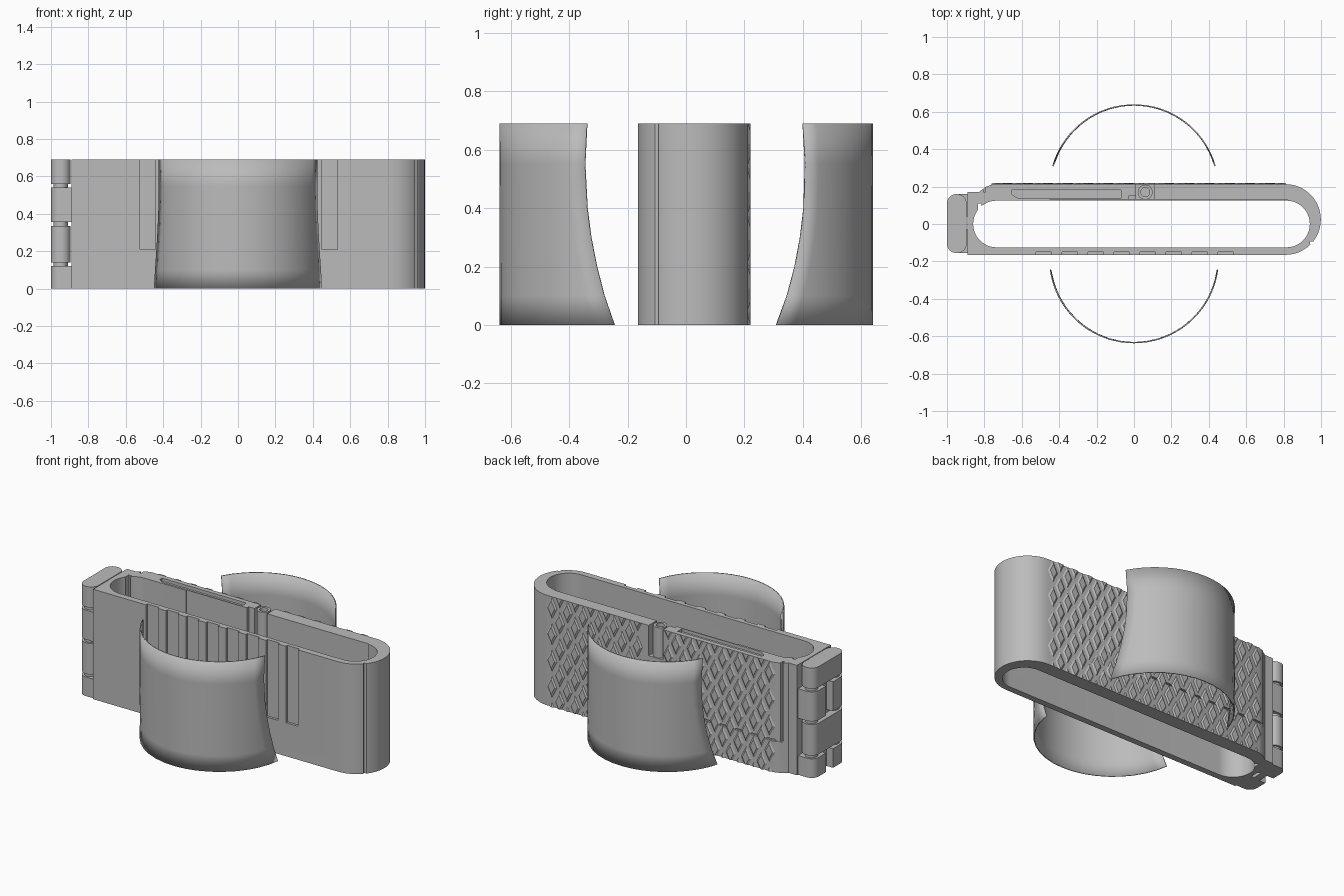
import bpy, bmesh, math
from mathutils import Vector

if "Cube" in bpy.data.objects:
    bpy.data.objects.remove(bpy.data.objects["Cube"])

H = 0.69
grey = bpy.data.materials.new("plain grey")
grey.use_nodes = True
grey.diffuse_color = (0.5, 0.5, 0.5, 1)
grey.node_tree.nodes["Principled BSDF"].inputs["Base Color"].default_value = (0.5, 0.5, 0.5, 1)


def finish(name, bm):
    bmesh.ops.recalc_face_normals(bm, faces=bm.faces)
    me = bpy.data.meshes.new(name)
    bm.to_mesh(me)
    bm.free()
    me.materials.append(grey)
    ob = bpy.data.objects.new(name, me)
    bpy.context.collection.objects.link(ob)
    return ob


def prism(name, pts, z0, z1):
    bm = bmesh.new()
    face = bm.faces.new([bm.verts.new((x, y, z0)) for x, y in pts])
    ext = bmesh.ops.extrude_face_region(bm, geom=[face])["geom"]
    for v in ext:
        if isinstance(v, bmesh.types.BMVert):
            v.co.z = z1
    return finish(name, bm)


def box(name, x0, x1, y0, y1, z0, z1):
    return prism(name, [(x0, y0), (x1, y0), (x1, y1), (x0, y1)], z0, z1)


def arc(cx, cy, r, a0, a1, n):
    return [(cx + r * math.cos(math.radians(a0 + (a1 - a0) * i / n)),
             cy + r * math.sin(math.radians(a0 + (a1 - a0) * i / n))) for i in range(n + 1)]


def cylinder(name, x, y, r, z0, z1, n=24):
    return prism(name, arc(x, y, r, 0, 360, n)[:-1], z0, z1)


def cut(ob, cutters):
    # apply the cutters one after another, then remove them
    for c in cutters:
        c.hide_render = True
        m = ob.modifiers.new("cut", 'BOOLEAN')
        m.operation, m.solver, m.object = 'DIFFERENCE', 'EXACT', c
    me = bpy.data.meshes.new_from_object(ob.evaluated_get(bpy.context.evaluated_depsgraph_get()))
    ob.modifiers.clear()
    ob.data = me
    for c in cutters:
        bpy.data.objects.remove(c)


def smooth(ob, angle=30):
    bpy.ops.object.select_all(action='DESELECT')
    ob.select_set(True)
    bpy.context.view_layer.objects.active = ob
    bpy.ops.object.shade_smooth_by_angle(angle=math.radians(angle))


# Long clasp body with one round end
outline = [(-0.89, -0.165)] + arc(0.81, 0.024, 0.189, -90, 90, 24) + \
          [(-0.75, 0.213), (-0.79, 0.2), (-0.83, 0.17), (-0.89, 0.17)]
body = prism("clasp_body", outline, 0, H)
inner = arc(0.815, 0, 0.125, -90, 90, 20) + arc(-0.735, 0, 0.125, 90, 270, 20)
cutters = [prism("cut_inside", inner, -0.1, 1)]

# Adjustment slots on the front wall
for i in range(8):
    x = -0.525 + i * 0.139
    cutters.append(box("cut_slot", x, x + 0.085, -0.2, -0.15, 0.21, 1))

# Latch panel seams, pivot notch, top pocket and end seams
cutters += [
    box("cut_seam_low", -0.8, 0.04, 0.2, 0.3, 0.195, 0.207),
    box("cut_seam_side", -0.805, -0.793, 0.17, 0.3, 0.195, 1),
    box("cut_pivot", 0.01, 0.11, 0.125, 0.3, 0.5, 1),
    box("cut_inner_notch", -0.03, 0.05, 0.1, 0.15, 0.52, 1),
    prism("cut_pocket", [(-0.62, 0.138), (-0.07, 0.138), (-0.07, 0.183), (-0.655, 0.183), (-0.655, 0.16)], 0.67, 1),
    box("cut_inner_step", -0.45, 0.82, 0.1, 0.132, 0.2, 1),
    box("cut_end_seam", 0.942, 1.0, -0.106, -0.094, -0.1, 1),
    box("cut_inner_seam", -0.835, -0.815, 0.05, 0.11, -0.1, 1),
]
cut(body, cutters)
smooth(body)

# Latch pivot tube
tube = cylinder("latch_pivot", 0.06, 0.17, 0.04, 0.45, H)
cut(tube, [cylinder("cut_bore", 0.06, 0.17, 0.024, 0.55, 1)])
smooth(tube)

# Raised diamond grip on the back wall
bm = bmesh.new()
for i in range(29):
    for j in range(6):
        x = -0.73 + i * 0.054
        z = 0.0 + j * 0.165 + (i % 2) * 0.0825 - 0.04
        if -0.02 < x < 0.14 and z > 0.44:
            continue
        rings = []
        for y, s in ((0.211, 1), (0.22, 0.62)):
            rings.append([bm.verts.new((x + a * 0.038 * s, y, z + b * 0.075 * s))
                          for a, b in ((-1, 0), (0, -1), (1, 0), (0, 1))])
        lo, hi = rings
        bm.faces.new(hi)
        bm.faces.new(lo[::-1])
        for k in range(4):
            bm.faces.new((lo[k], lo[(k + 1) % 4], hi[(k + 1) % 4], hi[k]))
for z, n in ((0.0, -1), (H, 1)):
    bmesh.ops.bisect_plane(bm, geom=bm.verts[:] + bm.edges[:] + bm.faces[:],
                           plane_co=(0, 0, z), plane_no=(0, 0, n), clear_outer=True)
finish("diamond_grip", bm)

# Hinge: full link segments alternate with split body knuckles
r = 0.05
front_end = arc(-0.95, -0.155 + r, r, 180, 270, 8) + arc(-0.945, -0.155 + r, r, 270, 360, 8)
back_end = arc(-0.945, 0.16 - r, r, 0, 90, 8) + arc(-0.95, 0.16 - r, r, 90, 180, 8)
for z0, z1 in ((0.14, 0.335), (0.56, H)):
    smooth(prism("hinge_link", front_end + back_end, z0, z1))
for z0, z1 in ((0.0, 0.12), (0.355, 0.54)):
    front = arc(-0.95, -0.155 + r, r, 180, 270, 8) + [(-0.885, -0.155), (-0.885, -0.03), (-1.0, -0.03)]
    back = [(-1.0, 0.04), (-0.885, 0.04), (-0.885, 0.16)] + arc(-0.95, 0.16 - r, r, 90, 180, 8)
    smooth(prism("front_knuckle", front, z0, z1))
    smooth(prism("back_knuckle", back, z0, z1))
for y in (-0.105, 0.11):
    smooth(cylinder("hinge_pin", -0.948, y, 0.038, 0.01, H - 0.01))
box("hinge_web", -0.955, -0.91, -0.06, 0.07, 0.0, H - 0.01)


# Two thin curved shields with flared lower corners
def shield(name, side, cy, radius, edge):
    bm = bmesh.new()
    rows, n = [], 18
    for z, y in edge:
        half = math.acos((y - cy) / radius)
        row = []
        for i in range(n + 1):
            a = half * (2 * i / n - 1)
            row.append(bm.verts.new((radius * math.sin(a), side * (cy + radius * math.cos(a)), z)))
        rows.append(row)
    for a, b in zip(rows, rows[1:]):
        for i in range(n):
            bm.faces.new((a[i], a[i + 1], b[i + 1], b[i]))
    ob = finish(name, bm)
    # keep the wall growing towards the middle
    if ob.data.polygons[0].normal.dot(Vector((0, side, 0))) < 0:
        ob.data.flip_normals()
    m = ob.modifiers.new("thickness", 'SOLIDIFY')
    m.thickness, m.offset = 0.007, -1
    smooth(ob)


shield("front_shield", -1, 0.184, 0.454,
       [(0, 0.245), (0.1, 0.28), (0.2, 0.306), (0.3, 0.326), (0.4, 0.339), (0.55, 0.347), (H, 0.34)])
shield("back_shield", 1, 0.186, 0.454,
       [(0, 0.31), (0.1, 0.347), (0.2, 0.374), (0.3, 0.393), (0.4, 0.405), (0.55, 0.41), (H, 0.402)])
